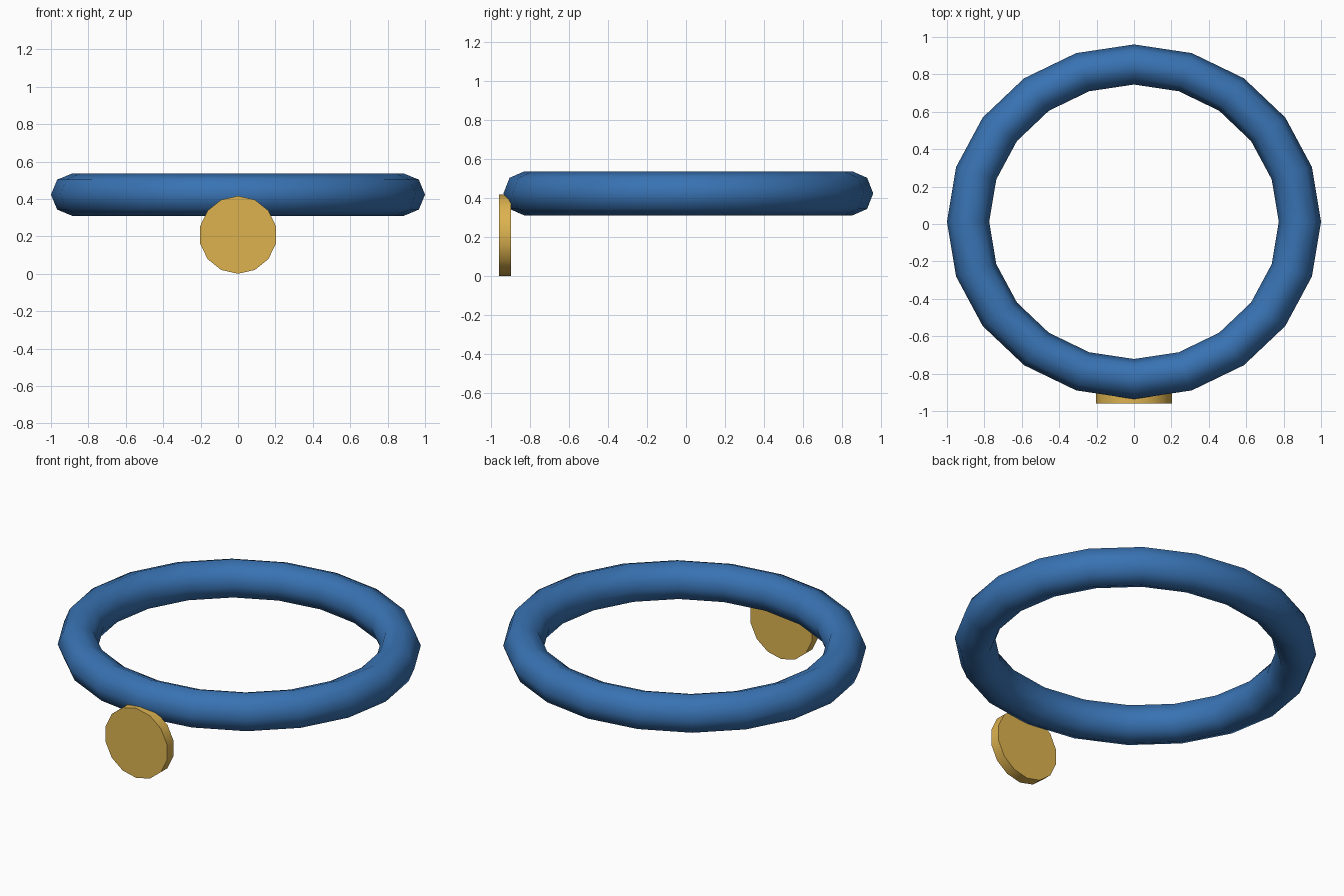
import bpy
import math

if "Cube" in bpy.data.objects:
    bpy.data.objects.remove(bpy.data.objects["Cube"])


def paint(obj, name, color):
    mat = bpy.data.materials.new(name)
    mat.diffuse_color = color
    mat.use_nodes = True
    mat.node_tree.nodes["Principled BSDF"].inputs["Base Color"].default_value = mat.diffuse_color
    obj.data.materials.append(mat)


# Collar band: slightly oval ring, 20 segments around, 8-sided tube
bpy.ops.mesh.primitive_torus_add(
    major_segments=20, minor_segments=8,
    major_radius=0.887, minor_radius=0.113,
    location=(0, 0.012, 0.423))
band = bpy.context.object
band.name = "collar_band"
band.scale = (1, 0.948, 1)
bpy.ops.object.transform_apply(location=False, rotation=False, scale=True)
bpy.ops.object.shade_smooth()
paint(band, "blue_band", (0.04, 0.17, 0.45, 1))

# Tag: thin 14-sided disc hanging at the front, corner pointing up
bpy.ops.mesh.primitive_cylinder_add(
    vertices=14, radius=0.208, depth=0.061,
    location=(0, -0.929, 0.208), rotation=(math.pi / 2, 0, 0))
tag = bpy.context.object
tag.name = "round_tag"
bpy.ops.object.transform_apply(location=False, rotation=True, scale=False)
bpy.ops.object.shade_smooth_by_angle(angle=math.radians(40))
paint(tag, "gold_tag", (0.72, 0.45, 0.08, 1))
